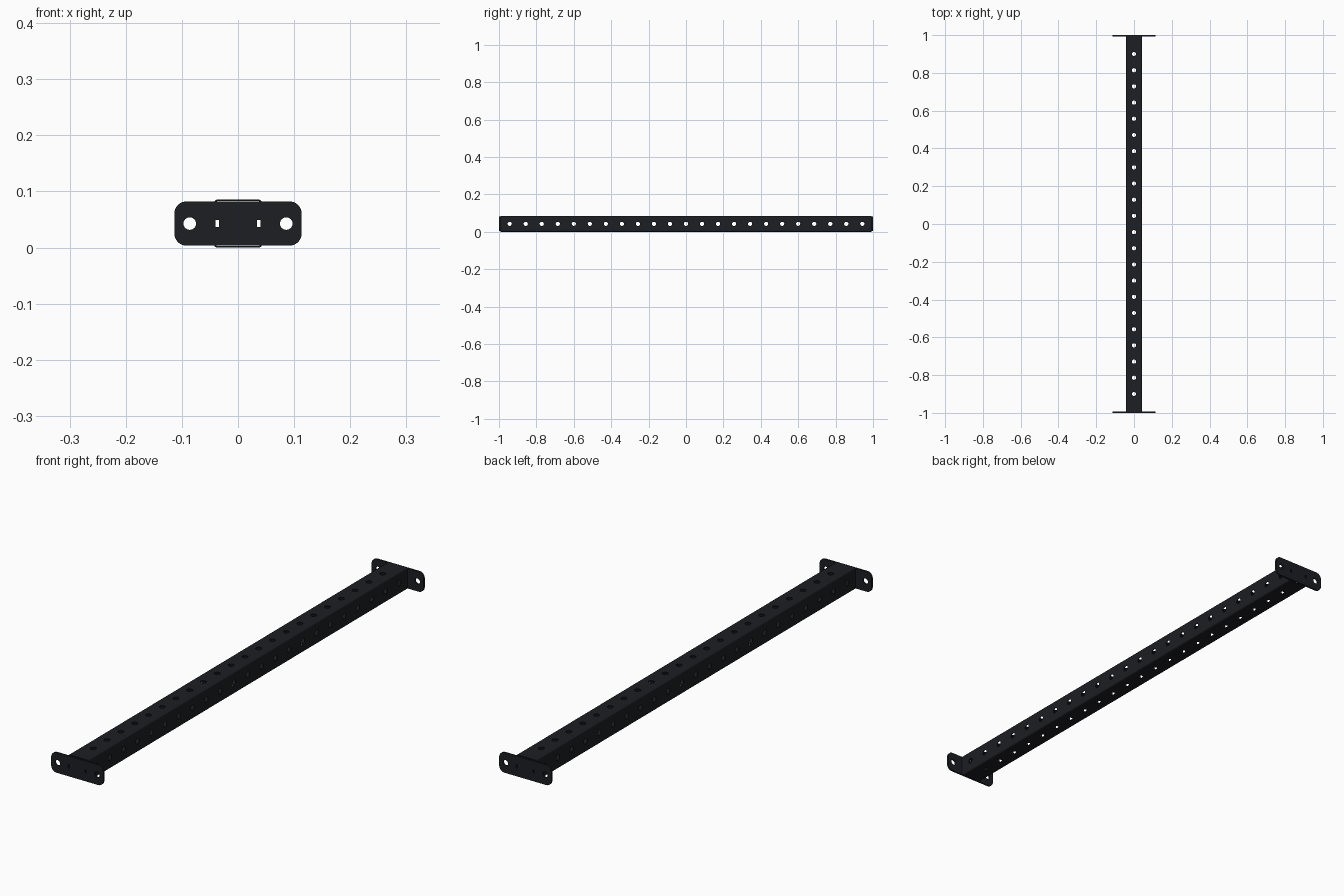
import bpy, bmesh, math
from mathutils import Matrix, Vector

if "Cube" in bpy.data.objects:
    bpy.data.objects.remove(bpy.data.objects["Cube"])

H = 0.0428          # half width of the square tube
WALL = 0.003
ZC = H              # height of the tube axis
PITCH = 0.0857      # hole spacing
R_HOLE = 0.0112
PLATE_T = 0.007

black = bpy.data.materials.new("black_paint")
black.diffuse_color = (0.012, 0.013, 0.017, 1)
black.use_nodes = True
black.node_tree.nodes["Principled BSDF"].inputs["Base Color"].default_value = black.diffuse_color


def rounded_rect(hx, hz, r, seg):
    pts = []
    for k, (sx, sz) in enumerate([(1, 1), (-1, 1), (-1, -1), (1, -1)]):
        for i in range(seg + 1):
            a = math.pi / 2 * (k + i / seg)
            pts.append((sx * (hx - r) + r * math.cos(a),
                        sz * (hz - r) + r * math.sin(a)))
    return pts


def add_prism(bm, pts, y0, y1):
    """Extrude an x/z outline along y, centred on the tube axis."""
    face = bm.faces.new([bm.verts.new((x, y0, ZC + z)) for x, z in pts])
    new = bmesh.ops.extrude_face_region(bm, geom=[face])["geom"]
    verts = [g for g in new if isinstance(g, bmesh.types.BMVert)]
    bmesh.ops.translate(bm, verts=verts, vec=(0, y1 - y0, 0))


def add_cylinder(bm, centre, axis, r, depth):
    rot = Vector((0, 0, 1)).rotation_difference(Vector(axis)).to_matrix().to_4x4()
    bmesh.ops.create_cone(bm, cap_ends=True, segments=24, radius1=r, radius2=r,
                          depth=depth, matrix=Matrix.Translation(centre) @ rot)


def finish(bm, name):
    bmesh.ops.recalc_face_normals(bm, faces=bm.faces[:])
    mesh = bpy.data.meshes.new(name)
    bm.to_mesh(mesh)
    bm.free()
    ob = bpy.data.objects.new(name, mesh)
    bpy.context.collection.objects.link(ob)
    return ob


def activate(ob):
    bpy.ops.object.select_all(action='DESELECT')
    ob.select_set(True)
    bpy.context.view_layer.objects.active = ob


def cut(ob, cutter):
    cutter.hide_render = True
    mod = ob.modifiers.new("cut", 'BOOLEAN')
    mod.object, mod.operation, mod.solver = cutter, 'DIFFERENCE', 'EXACT'
    activate(ob)
    bpy.ops.object.modifier_apply(modifier=mod.name)
    bpy.data.objects.remove(cutter, do_unlink=True)


def shade(ob):
    ob.data.materials.clear()
    ob.data.materials.append(black)
    activate(ob)
    bpy.ops.object.shade_smooth_by_angle(angle=math.radians(30))
    ob.modifiers.new("weighted", 'WEIGHTED_NORMAL').keep_sharp = True


# Hollow square tube
bm = bmesh.new()
add_prism(bm, rounded_rect(H, H, 0.006, 4), -1 + PLATE_T, 1 - PLATE_T)
tube = finish(bm, "crossbeam_tube")
bm = bmesh.new()
add_prism(bm, rounded_rect(H - WALL, H - WALL, 0.003, 4), -1.1, 1.1)
cut(tube, finish(bm, "bore_cutter"))

# Hole rows: 23 through the sides, 22 through top and bottom, staggered
bm = bmesh.new()
for i in range(23):
    add_cylinder(bm, (0, (i - 11) * PITCH, ZC), (1, 0, 0), R_HOLE, 0.2)
for i in range(22):
    add_cylinder(bm, (0, (i - 10.5) * PITCH, ZC), (0, 0, 1), R_HOLE, 0.2)
cut(tube, finish(bm, "hole_cutter"))
shade(tube)

# End plates with two bolt holes and two small slots each
for name, s in (("front_end_plate", -1), ("back_end_plate", 1)):
    bm = bmesh.new()
    add_prism(bm, rounded_rect(0.1135, 0.0395, 0.022, 8), s * (1 - PLATE_T), s)
    plate = finish(bm, name)
    bm = bmesh.new()
    for side in (-1, 1):
        add_cylinder(bm, (side * 0.086, s, ZC), (0, 1, 0), 0.0112, 0.1)
        slot = [(side * 0.037 + x, z) for x, z in
                [(-0.003, -0.0063), (0.003, -0.0063), (0.003, 0.0063), (-0.003, 0.0063)]]
        add_prism(bm, slot, s - 0.05, s + 0.05)
    cut(plate, finish(bm, "plate_cutter"))
    shade(plate)
